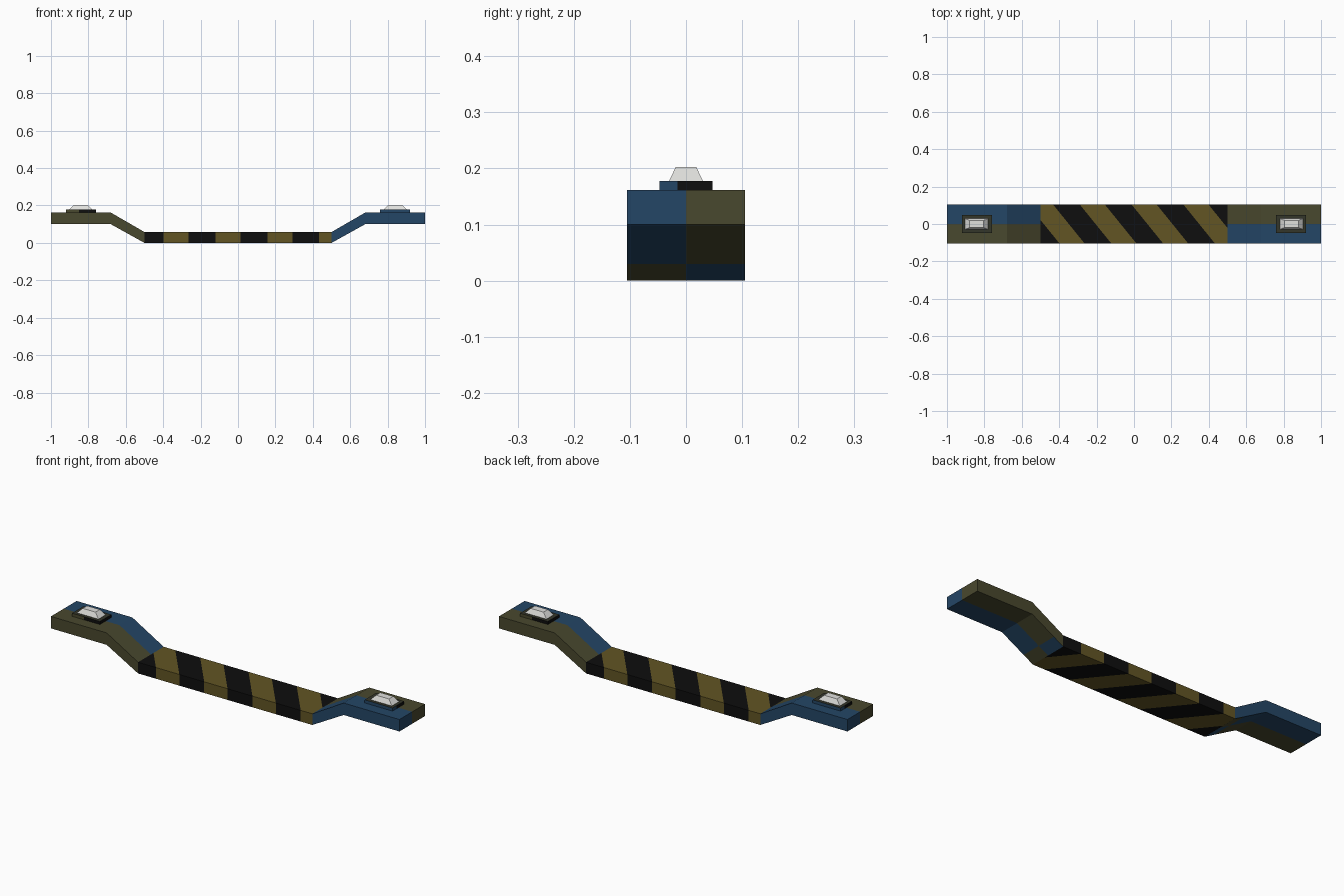
import bpy, bmesh, math
from mathutils import Vector, Matrix

if "Cube" in bpy.data.objects:
    bpy.data.objects.remove(bpy.data.objects["Cube"])


def material(name, rgb):
    m = bpy.data.materials.new(name)
    lin = [(c / 255 / 12.92) if c < 11 else ((c / 255 + 0.055) / 1.055) ** 2.4 for c in rgb]
    m.diffuse_color = (*lin, 1)
    m.use_nodes = True
    m.node_tree.nodes["Principled BSDF"].inputs["Base Color"].default_value = m.diffuse_color
    return m


BLUE, OLIVE, YELLOW, BLACK, WHITE, DARK = range(6)
MATS = [material("navy_blue", (36, 70, 102)), material("olive", (73, 72, 46)),
        material("hazard_yellow", (98, 85, 36)), material("black", (14, 14, 14)),
        material("lamp_white", (225, 225, 222)), material("dark_olive", (52, 54, 42))]
W = 0.105  # half width of the whole beam


def prism(profile):
    """Extrude an xz profile across the beam width."""
    bm = bmesh.new()
    face = bm.faces.new([bm.verts.new((x, -W, z)) for x, z in profile])
    ext = bmesh.ops.extrude_face_region(bm, geom=[face])
    moved = [v for v in ext["geom"] if isinstance(v, bmesh.types.BMVert)]
    bmesh.ops.translate(bm, verts=moved, vec=(0, 2 * W, 0))
    return bm


def frustum(cx, z0, z1, low, high):
    """Rectangular block tapering from half sizes low to high."""
    bm = bmesh.new()
    bmesh.ops.create_cube(bm, size=2)
    for v in bm.verts:
        hx, hy = high if v.co.z > 0 else low
        v.co = (cx + v.co.x * hx, v.co.y * hy, z1 if v.co.z > 0 else z0)
    return bm


def cut(bm, point, normal):
    bmesh.ops.bisect_plane(bm, geom=bm.verts[:] + bm.edges[:] + bm.faces[:],
                           plane_co=point, plane_no=normal)


def finish(bm, name, rule, turn=False):
    """Colour faces by rule, optionally half-turn about z, make the object."""
    bmesh.ops.recalc_face_normals(bm, faces=bm.faces[:])
    bm.normal_update()
    for f in bm.faces:
        f.material_index = rule(f.calc_center_median(), f.normal)
    if turn:
        bmesh.ops.transform(bm, matrix=Matrix.Rotation(math.pi, 4, "Z"), verts=bm.verts[:])
    me = bpy.data.meshes.new(name)
    bm.to_mesh(me)
    bm.free()
    for m in MATS:
        me.materials.append(m)
    bpy.context.collection.objects.link(bpy.data.objects.new(name, me))


# Striped centre bar, cut along the slanted stripe edges
SLANT, PITCH, HALF = 0.81, 0.277, 0.0715
bar = prism([(-0.5, 0), (0.5, 0), (0.5, 0.058), (-0.5, 0.058)])
for i in range(-2, 3):
    for side in (-HALF, HALF):
        cut(bar, (i * PITCH + side, 0, 0), Vector((1, SLANT, 0)).normalized())


def stripe(c, n):
    t = (c.x + SLANT * c.y) / PITCH
    return BLACK if abs(t - round(t)) * PITCH < HALF else YELLOW


finish(bar, "striped_centre_bar", stripe)


# Two-tone split, swapped on a small patch under the foot of the slope
def arm_rule(c, n):
    front = c.y < 0
    if n.z < -0.1 and c.x < 0.554:
        front = not front
    return BLUE if front else OLIVE


def base_rule(c, n):
    if n.z > 0.5:
        return DARK
    if n.x > 0.5:
        return BLUE if c.y < -0.015 else BLACK
    if n.x < -0.5:
        return BLACK
    if n.y > 0.5:
        return BLACK if c.x < 0.85 else OLIVE
    return BLUE


# Both ends are the same parts, half-turned about z
for side, turn in (("right", False), ("left", True)):
    arm = prism([(0.5, 0), (0.68, 0.1), (1, 0.1), (1, 0.162), (0.68, 0.162), (0.5, 0.058)])
    cut(arm, (0, 0, 0), (0, 1, 0))
    cut(arm, (0.554, 0, 0), (1, 0, 0))
    finish(arm, side + "_arm", arm_rule, turn)

    base = frustum(0.84, 0.16, 0.178, (0.08, 0.047), (0.08, 0.047))
    cut(base, (0, -0.015, 0), (0, 1, 0))
    cut(base, (0.85, 0, 0), (1, 0, 0))
    finish(base, side + "_lamp_base", base_rule, turn)

    lens = frustum(0.842, 0.176, 0.203, (0.064, 0.031), (0.037, 0.018))
    finish(lens, side + "_lamp_lens", lambda c, n: WHITE, turn)
